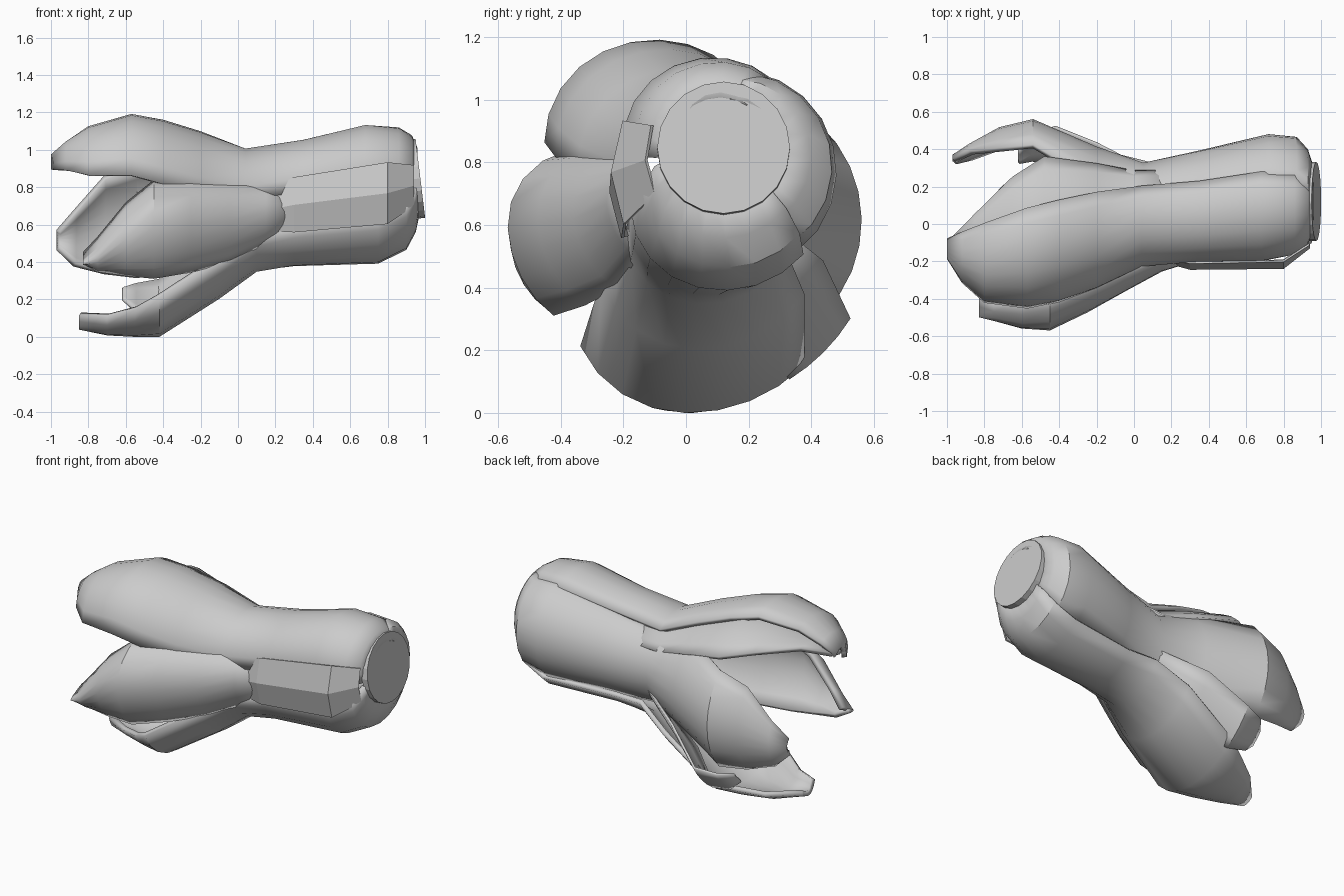
import bpy, bmesh
from math import sin, cos, radians
from mathutils import Vector


def axis_point(x):
    # slightly tilted centre line of the blossom, lifted at the stem end
    return Vector((x, 0.05 + 0.10 * x - 0.25 * max(0, x - 0.88),
                   0.675 + 0.12 * x + 0.55 * max(0, x - 0.88)))


def petal(name, stations, n=8, lobe=(0.08, 0.08), thick=0.03, smooth=True):
    """stations: (x, radius, start angle, end angle); angles turn from +y to +z.
    lobe: how far the two side edges curl in towards the centre line"""
    bm = bmesh.new()
    rows = []
    for x, r, a0, a1 in stations:
        row = []
        for i in range(n + 1):
            u = 2 * i / n - 1
            a = radians(a0 + (a1 - a0) * i / n)
            rr = r * (1 - lobe[u > 0] * u * u)
            row.append(bm.verts.new(axis_point(x) + Vector((0, cos(a), sin(a))) * rr))
        rows.append(row)
    for p, q in zip(rows, rows[1:]):
        for i in range(n):
            bm.faces.new((p[i], p[i + 1], q[i + 1], q[i]))
    bmesh.ops.recalc_face_normals(bm, faces=bm.faces)
    # make the normals point outwards
    bm.faces.ensure_lookup_table()
    f = bm.faces[len(bm.faces) // 2]
    c = f.calc_center_median()
    if f.normal.dot(c - axis_point(c.x)) < 0:
        bmesh.ops.reverse_faces(bm, faces=bm.faces)
    me = bpy.data.meshes.new(name)
    bm.to_mesh(me)
    bm.free()
    ob = bpy.data.objects.new(name, me)
    bpy.context.collection.objects.link(ob)
    mod = ob.modifiers.new("thickness", 'SOLIDIFY')
    mod.thickness = thick
    mod.offset = -1
    if smooth:
        bpy.ops.object.select_all(action='DESELECT')
        ob.select_set(True)
        bpy.context.view_layer.objects.active = ob
        bpy.ops.object.shade_smooth_by_angle(angle=radians(35))
    return ob


# four large outer petals, from the stem end to the tip
petal("top_petal", [
    (0.96, 0.18, 65, 185), (0.93, 0.27, 65, 180), (0.86, 0.35, 65, 172),
    (0.68, 0.385, 62, 166), (0.35, 0.345, 62, 168), (0.04, 0.335, 60, 170),
    (-0.20, 0.46, 70, 163), (-0.40, 0.55, 76, 156), (-0.57, 0.605, 80, 150),
    (-0.80, 0.57, 86, 144), (-0.92, 0.50, 90, 130), (-1.0, 0.43, 94, 112)],
    lobe=(0.10, 0.15))
petal("front_petal", [
    (0.30, 0.29, 165, 210), (0.15, 0.32, 148, 222), (-0.05, 0.41, 148, 226),
    (-0.25, 0.50, 148, 221), (-0.45, 0.575, 150, 216), (-0.60, 0.555, 164, 213),
    (-0.75, 0.52, 187, 210), (-0.83, 0.50, 199, 204)], lobe=(0.24, 0.08))
petal("bottom_petal", [
    (0.975, 0.17, 185, 320), (0.95, 0.27, 190, 318), (0.90, 0.33, 195, 316),
    (0.75, 0.375, 200, 314), (0.30, 0.335, 202, 318), (0.10, 0.34, 206, 325),
    (-0.10, 0.46, 218, 320), (-0.42, 0.625, 230, 308), (-0.55, 0.61, 242, 302),
    (-0.70, 0.585, 254, 294), (-0.85, 0.535, 264, 279)], lobe=(0.14, 0.04))
petal("back_petal", [
    (0.96, 0.18, -50, 85), (0.93, 0.27, -50, 82), (0.87, 0.33, -50, 78),
    (0.72, 0.36, -46, 75), (0.35, 0.31, -48, 72), (0.05, 0.275, -55, 70),
    (-0.20, 0.385, -50, 58), (-0.54, 0.565, -34, 36), (-0.72, 0.54, -30, 32),
    (-0.88, 0.47, -26, 14), (-0.97, 0.42, -14, 2)], lobe=(0.06, 0.06))

# inner petals: lower back of the opening, and upper back below the top petal
petal("lower_inner_petal", [
    (0.05, 0.27, -72, -20), (-0.20, 0.44, -70, -22), (-0.42, 0.61, -58, -32),
    (-0.55, 0.59, -54, -34), (-0.62, 0.53, -50, -40)], n=4, lobe=(0, 0), thick=0.015)
petal("upper_inner_petal", [
    (0.20, 0.27, 35, 95), (0.0, 0.29, 35, 95), (-0.20, 0.385, 40, 100),
    (-0.48, 0.50, 44, 105), (-0.65, 0.48, 56, 110), (-0.85, 0.44, 78, 112),
    (-0.98, 0.40, 94, 108)], n=6, lobe=(0, 0))

# flat panel filling the gap between the lobes on the front side
petal("side_panel", [
    (0.94, 0.26, 158, 208), (0.80, 0.37, 154, 207), (0.30, 0.325, 154, 208),
    (0.18, 0.28, 158, 208)], n=2, lobe=(0, 0), thick=0.01, smooth=False)

# round stem cut at the end
normal = Vector((0.99, 0, 0.12))
bpy.ops.mesh.primitive_cylinder_add(
    vertices=20, radius=0.212, depth=0.04,
    location=Vector((0.975, 0.12, 0.847)) - normal * 0.02,
    rotation=normal.to_track_quat('Z', 'Y').to_euler())
bpy.context.object.name = "stem_end"
